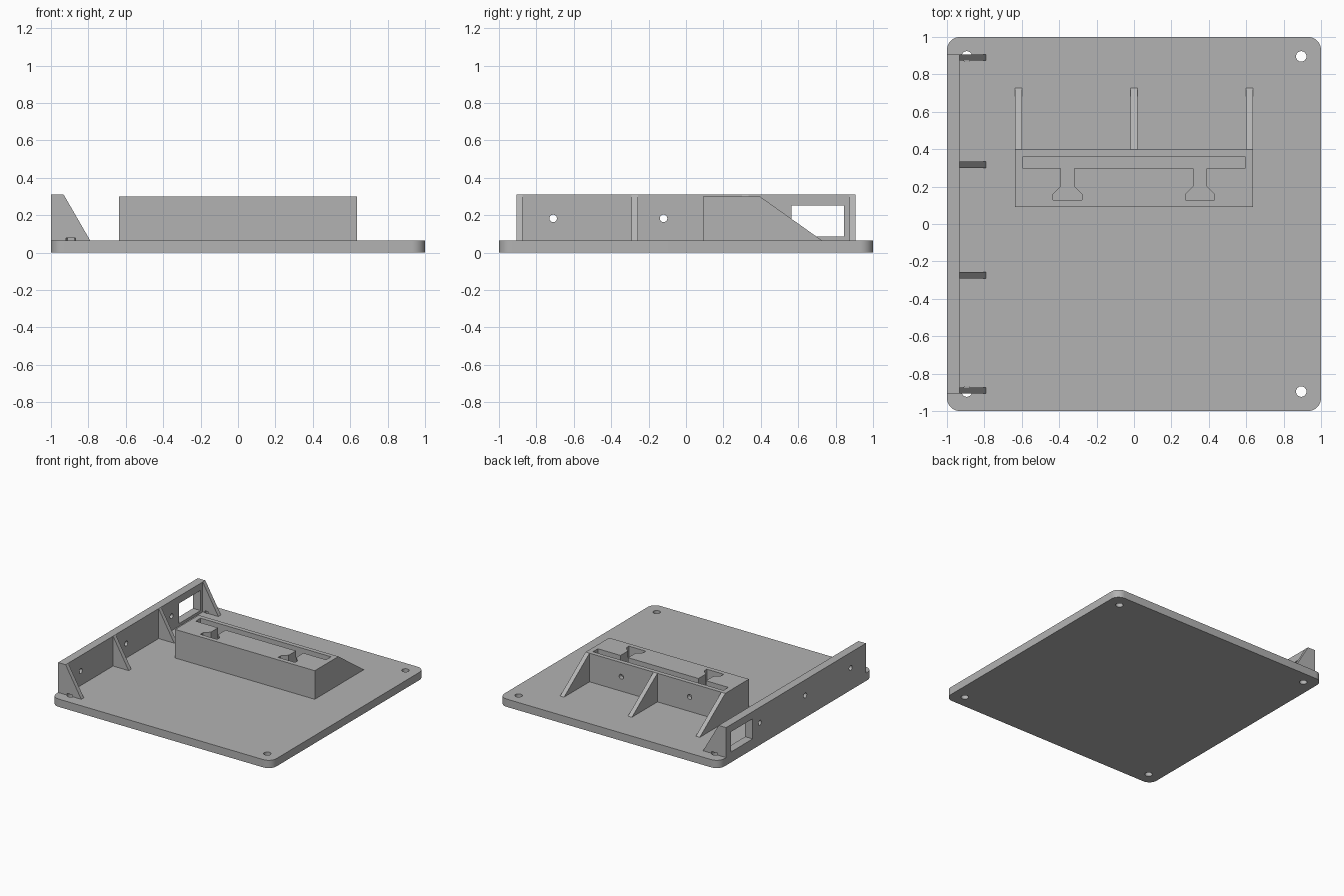
import bpy, bmesh, math
from mathutils import Vector

cube = bpy.data.objects.get("Cube")
if cube:
    bpy.data.objects.remove(cube, do_unlink=True)

grey = bpy.data.materials.new("light grey plastic")
grey.use_nodes = True
colour = (0.45, 0.45, 0.45, 1)
grey.diffuse_color = colour
grey.node_tree.nodes["Principled BSDF"].inputs["Base Color"].default_value = colour

PLATE_TOP, WALL_TOP, BLOCK_TOP = 0.064, 0.31, 0.299
WALL_INNER, BLOCK_BACK = -0.932, 0.397


def prism(name, outline, axis, start, end):
    """Extrude a 2D outline along an axis, from start to end."""
    def place(p, t):
        return Vector({"x": (t, *p), "y": (p[0], t, p[1]), "z": (*p, t)}[axis])
    bm = bmesh.new()
    face = bm.faces.new([bm.verts.new(place(p, start)) for p in outline])
    top = bmesh.ops.extrude_face_region(bm, geom=[face])
    verts = [v for v in top["geom"] if isinstance(v, bmesh.types.BMVert)]
    bmesh.ops.translate(bm, verts=verts, vec=place((0, 0), end - start))
    bmesh.ops.recalc_face_normals(bm, faces=bm.faces)
    mesh = bpy.data.meshes.new(name)
    bm.to_mesh(mesh)
    bm.free()
    mesh.materials.append(grey)
    obj = bpy.data.objects.new(name, mesh)
    bpy.context.collection.objects.link(obj)
    return obj


def rect(a0, a1, b0, b1):
    return [(a0, b0), (a1, b0), (a1, b1), (a0, b1)]


def arc(cx, cy, r, start, sweep, steps):
    angles = [math.radians(start + sweep * i / steps) for i in range(steps + 1)]
    return [(cx + r * math.cos(a), cy + r * math.sin(a)) for a in angles]


def circle(cx, cy, r):
    return arc(cx, cy, r, 0, 360, 32)[:-1]


def activate(obj):
    bpy.ops.object.select_all(action="DESELECT")
    obj.select_set(True)
    bpy.context.view_layer.objects.active = obj


def cut(obj, cutters):
    """Subtract each cutter from the part."""
    activate(obj)
    for cutter in cutters:
        cutter.hide_render = True
        mod = obj.modifiers.new("cut", "BOOLEAN")
        mod.operation, mod.solver, mod.object = "DIFFERENCE", "EXACT", cutter
        bpy.ops.object.modifier_apply(modifier=mod.name)


def discard(cutters):
    for cutter in cutters:
        bpy.data.objects.remove(cutter, do_unlink=True)


def smooth(obj):
    activate(obj)
    bpy.ops.object.shade_smooth_by_angle(angle=math.radians(30))


# Base plate with rounded corners and four screw holes
r = 0.07
corners = [(1, 1, 0), (-1, 1, 90), (-1, -1, 180), (1, -1, 270)]
outline = [p for sx, sy, a in corners
           for p in arc(sx * (1 - r), sy * (1 - r), r, a, 90, 12)]
plate = prism("base_plate", outline, "z", 0, PLATE_TOP)
screw_holes = [prism("screw_hole_cutter", circle(sx * 0.894, sy * 0.896, 0.028),
                     "z", -0.1, 0.078) for sx, sy, _ in corners]
cut(plate, screw_holes)
smooth(plate)

# Side wall with a window and a hole in each bay
wall = prism("side_wall", rect(-0.907, 0.907, PLATE_TOP, WALL_TOP), "x", -1, WALL_INNER)
wall_cutters = [prism("wall_hole_cutter", circle(y, 0.183, 0.02), "x", -1.1, -0.85)
                for y in (-0.71, -0.12, 0.47)]
wall_cutters.append(prism("window_cutter", rect(0.563, 0.845, 0.086, 0.251),
                          "x", -1.1, -0.85))
cut(wall, wall_cutters)
discard(wall_cutters)
smooth(wall)

# Triangular gussets bracing the wall, end ones relieved over the screw holes
for i, y in enumerate((-0.89, -0.274, 0.317, 0.89)):
    gusset = prism(f"wall_gusset_{i + 1}",
                   [(WALL_INNER, PLATE_TOP), (-0.79, PLATE_TOP), (WALL_INNER, WALL_TOP)],
                   "y", y - 0.017, y + 0.017)
    if i in (0, 3):
        cut(gusset, screw_holes)
discard(screw_holes)

# Holder block with a long slot and two flared keyways
block = prism("holder_block", rect(-0.635, 0.635, 0.09, BLOCK_BACK),
              "z", PLATE_TOP, BLOCK_TOP)
half_keyway = [(0.034, 0.33), (0.034, 0.203), (0.077, 0.16), (0.077, 0.127)]
block_cutters = [prism("slot_cutter", rect(-0.593, 0.593, 0.297, 0.361), "z", 0.066, 0.4)]
for cx in (-0.355, 0.353):
    keyway = [(cx + x, y) for x, y in half_keyway]
    keyway += [(cx - x, y) for x, y in reversed(half_keyway)]
    block_cutters.append(prism("keyway_cutter", keyway, "z", 0.066, 0.4))
for cx in (-0.31, 0.31):
    block_cutters.append(prism("back_hole_cutter", circle(cx, 0.183, 0.02), "y", 0.33, 0.5))
cut(block, block_cutters)
discard(block_cutters)
smooth(block)

# Sloping ribs behind the block
for i, x in enumerate((-0.617, 0, 0.617)):
    prism(f"back_rib_{i + 1}",
          [(BLOCK_BACK, PLATE_TOP), (0.728, PLATE_TOP), (BLOCK_BACK, BLOCK_TOP)],
          "x", x - 0.018, x + 0.018)
